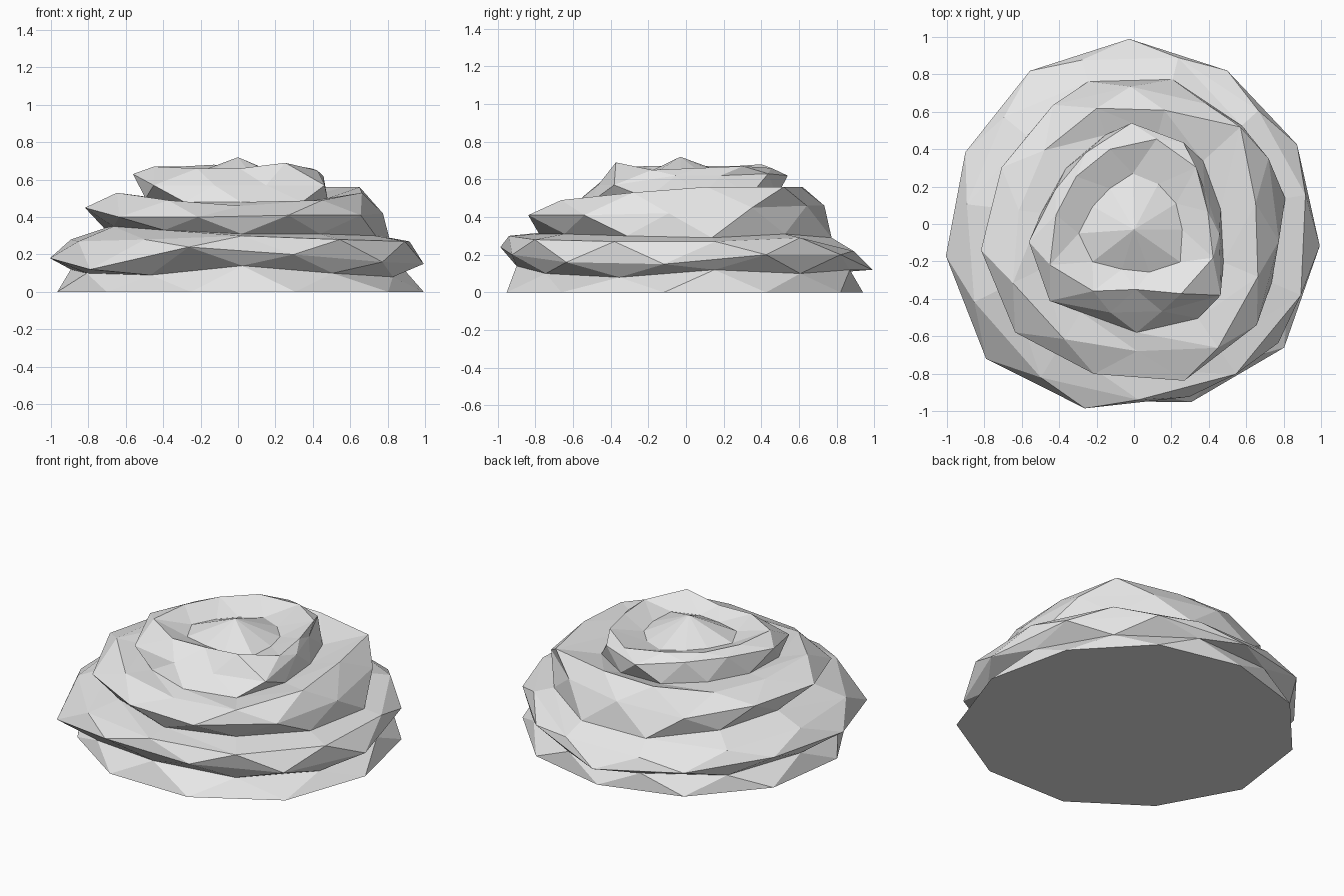
import bpy, bmesh, math

N = 11                       # sides of every ring
STEP = 2 * math.pi / N
START = math.radians(26)

grey = bpy.data.materials.new("light grey")
grey.diffuse_color = (0.8, 0.8, 0.8, 1)


def spread(v):
    return v if isinstance(v, list) else [v] * N


def ring(half, radii, heights):
    """Ring of points; half = 1 turns it by half a side."""
    pts = []
    for i, (r, z) in enumerate(zip(spread(radii), spread(heights))):
        a = START + (i + half / 2) * STEP
        pts.append((r * math.cos(a), r * math.sin(a), z))
    return half, pts


def build(name, rings, bottom=False, tip=None):
    """Join the rings with triangles, optionally closing the ends."""
    bm = bmesh.new()
    loops = [(h, [bm.verts.new(p) for p in pts]) for h, pts in rings]
    for (h0, a), (h1, b) in zip(loops, loops[1:]):
        for i in range(N):
            j = (i + 1) % N
            if h0 and not h1:
                bm.faces.new((a[i], b[j], b[i]))
                bm.faces.new((a[i], a[j], b[j]))
            else:
                bm.faces.new((a[i], a[j], b[i]))
                bm.faces.new((a[j], b[j], b[i]))
    if bottom:
        bm.faces.new(list(reversed(loops[0][1])))
    if tip:
        t = bm.verts.new(tip)
        last = loops[-1][1]
        for i in range(N):
            bm.faces.new((last[i], last[(i + 1) % N], t))
    me = bpy.data.meshes.new(name)
    bm.to_mesh(me)
    bm.free()
    me.materials.append(grey)
    ob = bpy.data.objects.new(name, me)
    bpy.context.collection.objects.link(ob)


# Lower tier: foot, tucked waist, wide lip and sloping top
tuck_2 = ring(1, [.78, .8, .8, .74, .72, .74, .76, .78, .78, .8, .82],
              [.31, .29, .29, .32, .34, .35, .33, .31, .31, .3, .29])
build("lower_tier", [
    ring(0, [.97, .96, .94, .95, .97, .98, .95, .98, 1.0, 1.04, 1.0], 0),
    ring(1, .9, [.1, .12, .11, .1, .12, .1, .09, .14, .1, .08, .12]),
    ring(0, [.97, .96, .99, .99, .98, 1.02, 1.07, 1.02, .97, 1.0, 1.0],
         [.2, .2, .12, .17, .2, .18, .12, .24, .2, .16, .15]),
    ring(1, [.9, .92, .92, .9, .9, .95, .96, .94, .97, .97, .93],
         [.29, .22, .22, .26, .28, .27, .28, .3, .28, .27, .27]),
    tuck_2], bottom=True)

# Middle tier: overhanging lip and rounded shoulder
neck = ring(1, [.5, .5, .5, .47, .5, .55, .55, .58, .61, .52, .47],
            [.51, .51, .51, .51, .51, .5, .48, .48, .48, .5, .51])
build("middle_tier", [
    tuck_2,
    ring(0, [.8, .75, .735, .77, .77, .83, .86, .83, .88, .85, .78],
         [.45, .46, .46, .42, .45, .45, .4, .4, .41, .41, .42]),
    ring(1, [.77, .63, .65, .62, .62, .72, .72, .68, .8, .72, .66],
         [.56, .56, .56, .51, .51, .53, .49, .46, .49, .53, .56]),
    neck])

# Top tier: flared rim, crest, bowl and central peak
build("top_tier", [
    neck,
    ring(0, [.42, .51, .54, .46, .46, .57, .61, .49, .49, .6, .46],
         [.62, .63, .62, .64, .64, .63, .57, .57, .57, .57, .62]),
    ring(1, [.45, .47, .42, .4, .42, .5, .42, .35, .45, .46, .4],
         [.67, .66, .68, .67, .67, .67, .66, .66, .69, .65, .66]),
    ring(0, [.25, .25, .27, .23, .24, .3, .3, .25, .27, .32, .26], .61)],
    tip=(0, -.03, .72))
